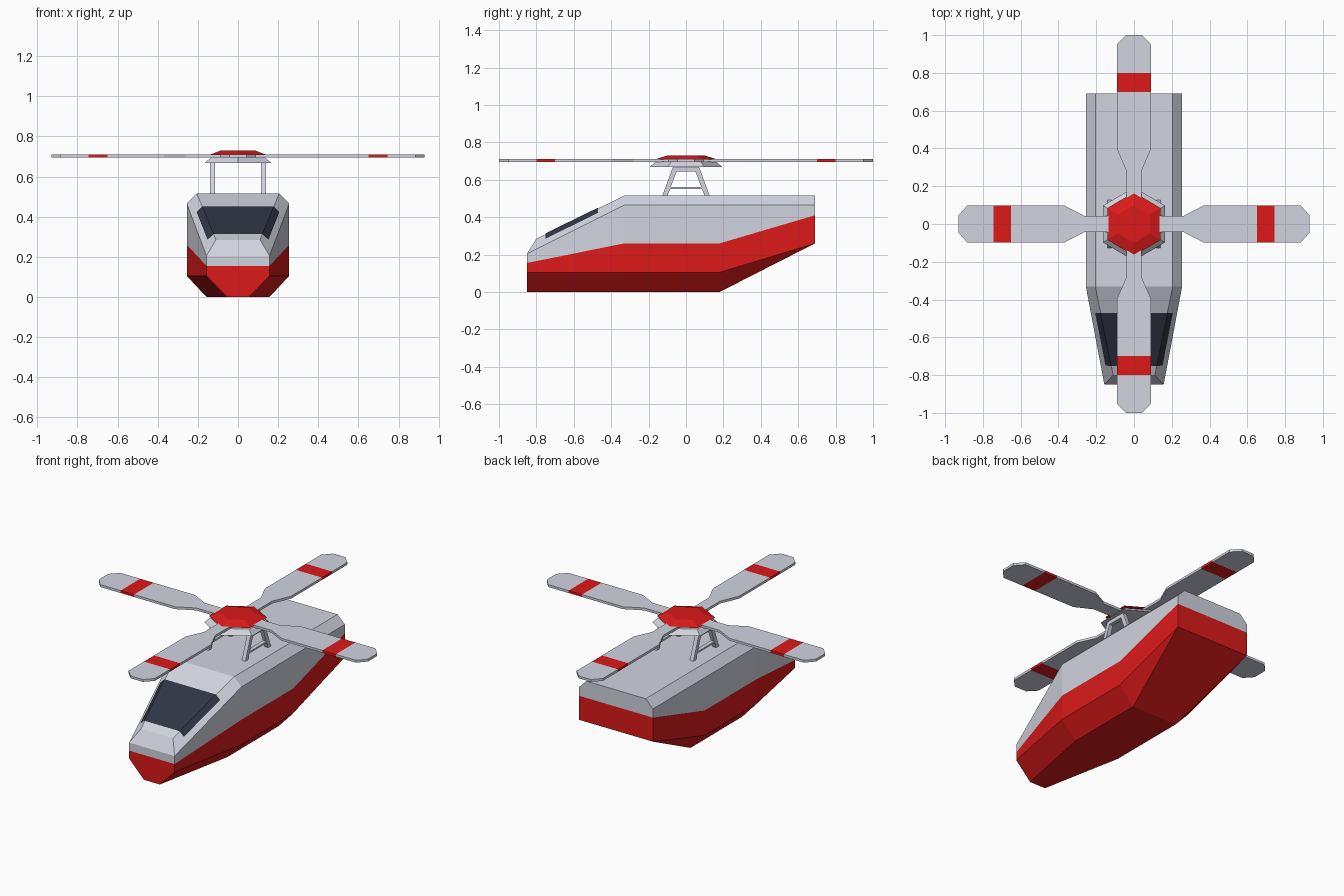
import bpy, bmesh, math
from mathutils import Vector

if "Cube" in bpy.data.objects:
    bpy.data.objects.remove(bpy.data.objects["Cube"])


def material(name, rgb):
    m = bpy.data.materials.new(name)
    m.diffuse_color = (*rgb, 1)
    m.use_nodes = True
    m.node_tree.nodes["Principled BSDF"].inputs["Base Color"].default_value = m.diffuse_color
    return m


GREY = material("light_grey", (0.64, 0.66, 0.74))
RED = material("red", (0.72, 0.01, 0.01))
DARK = material("dark_glass", (0.03, 0.035, 0.06))


def make(name, verts, faces, mats, indices=None):
    me = bpy.data.meshes.new(name)
    me.from_pydata(verts, [], faces)
    for m in mats:
        me.materials.append(m)
    if indices:
        for p, i in zip(me.polygons, indices):
            p.material_index = i
    bm = bmesh.new()
    bm.from_mesh(me)
    bmesh.ops.remove_doubles(bm, verts=bm.verts, dist=1e-5)
    bmesh.ops.dissolve_degenerate(bm, edges=bm.edges, dist=1e-5)
    bmesh.ops.recalc_face_normals(bm, faces=bm.faces)
    bm.to_mesh(me)
    bm.free()
    ob = bpy.data.objects.new(name, me)
    bpy.context.collection.objects.link(ob)
    return ob


# Fuselage: half sections from keel to roof, mirrored and lofted along y
NOSE = [(.055, -.85, 0), (.157, -.85, .105), (.157, -.85, .155), (.157, -.85, .205), (.11, -.80, .285)]
COCKPIT = [(.157, -.33, 0), (.255, -.33, .105), (.255, -.33, .26), (.255, -.33, .465), (.205, -.33, .515)]
BELLY = [(x, .18, z) for x, y, z in COCKPIT]
TAIL = [(.255, .69, .26), (.255, .69, .26), (.255, .69, .41), (.255, .69, .465), (.205, .69, .515)]
verts, faces, idx = [], [], []
for half in (NOSE, COCKPIT, BELLY, TAIL):
    verts += half + [(-x, y, z) for x, y, z in reversed(half)]
for s in range(3):
    for i in range(10):
        a, b, j = s * 10, s * 10 + 10, (i + 1) % 10
        faces.append((a + i, a + j, b + j, b + i))
        idx.append(1 if i in (0, 1, 7, 8, 9) else 0)
for base in (0, 30):
    for i in range(4):
        faces.append((base + i, base + i + 1, base + 8 - i, base + 9 - i))
        idx.append(1 if i < 2 else 0)
make("fuselage", verts, faces, [GREY, RED], idx)


# Windshield: thin panel wrapped over the sloping roof and its chamfers
def along(i, y):
    a, b = Vector(NOSE[i]), Vector(COCKPIT[i])
    return a.lerp(b, (y - a.y) / (b.y - a.y))


verts = []
for y in (-.75, -.47):
    roof = along(4, y)
    side = roof.lerp(along(3, y), .5)
    row = [side + Vector((.003, 0, .003)), roof + Vector((.001, -.001, .004))]
    row += [Vector((-v.x, v.y, v.z)) for v in reversed(row)]
    verts += row
make("windshield", verts, [(i, i + 1, i + 5, i + 4) for i in range(3)], [DARK])


# Rotor blades: tapered strips with a red band, slightly narrower layout in x
STATIONS = [(.03, .042), (.28, .042), (.395, .097), (.70, .097), (.80, .097), (.95, .097), (1, .045)]
for n, name in enumerate(("right", "back", "left", "front")):
    c, s = round(math.cos(n * math.pi / 2)), round(math.sin(n * math.pi / 2))
    verts, faces, idx = [], [], []
    for r, w in STATIONS:
        for v, z in ((-w, .695), (w, .695), (w, .71), (-w, .71)):
            verts.append(((r * c - v * s) * .93, r * s + v * c, z))
    for k in range(len(STATIONS) - 1):
        for i in range(4):
            a, j = k * 4, (i + 1) % 4
            faces.append((a + i, a + j, a + 4 + j, a + 4 + i))
            idx.append(1 if k == 3 else 0)
    e = len(verts) - 4
    faces += [(0, 1, 2, 3), (e, e + 1, e + 2, e + 3)]
    make(name + "_blade", verts, faces, [GREY, RED], idx + [0, 0])


# Hexagonal hub parts with points facing front and back
def hexagon(name, r1, z1, r2, z2, mat):
    verts = [(r * math.sin(k * math.pi / 3) * .97, r * math.cos(k * math.pi / 3), z)
             for r, z in ((r1, z1), (r2, z2)) for k in range(6)]
    faces = [(k, (k + 1) % 6, (k + 1) % 6 + 6, k + 6) for k in range(6)]
    make(name, verts, faces + [tuple(range(6)), tuple(range(6, 12))], [mat])


hexagon("rotor_cap", .168, .708, .10, .73, RED)
hexagon("rotor_base", .195, .668, .16, .697, GREY)


# Rotor supports: an A-frame on each side
def plate(name, x, profile):
    n = len(profile)
    verts = [(x + d, y, z) for d in (-.0125, .0125) for y, z in profile]
    faces = [(k, (k + 1) % n, (k + 1) % n + n, k + n) for k in range(n)]
    make(name, verts, faces + [tuple(range(n)), tuple(range(n, 2 * n))], [GREY])


for side, x in (("left", -.127), ("right", .127)):
    for end, f in (("front", -1), ("back", 1)):
        plate(f"{side}_{end}_strut", x, [(f * .127, .513), (f * .10, .513), (f * .05, .645), (f * .05, .668), (f * .07, .668)])
    plate(side + "_top_bar", x, [(-.055, .645), (.055, .645), (.055, .669), (-.055, .669)])
    plate(side + "_cross_bar", x, [(-.095, .55), (.095, .55), (.09, .56), (-.09, .56)])
